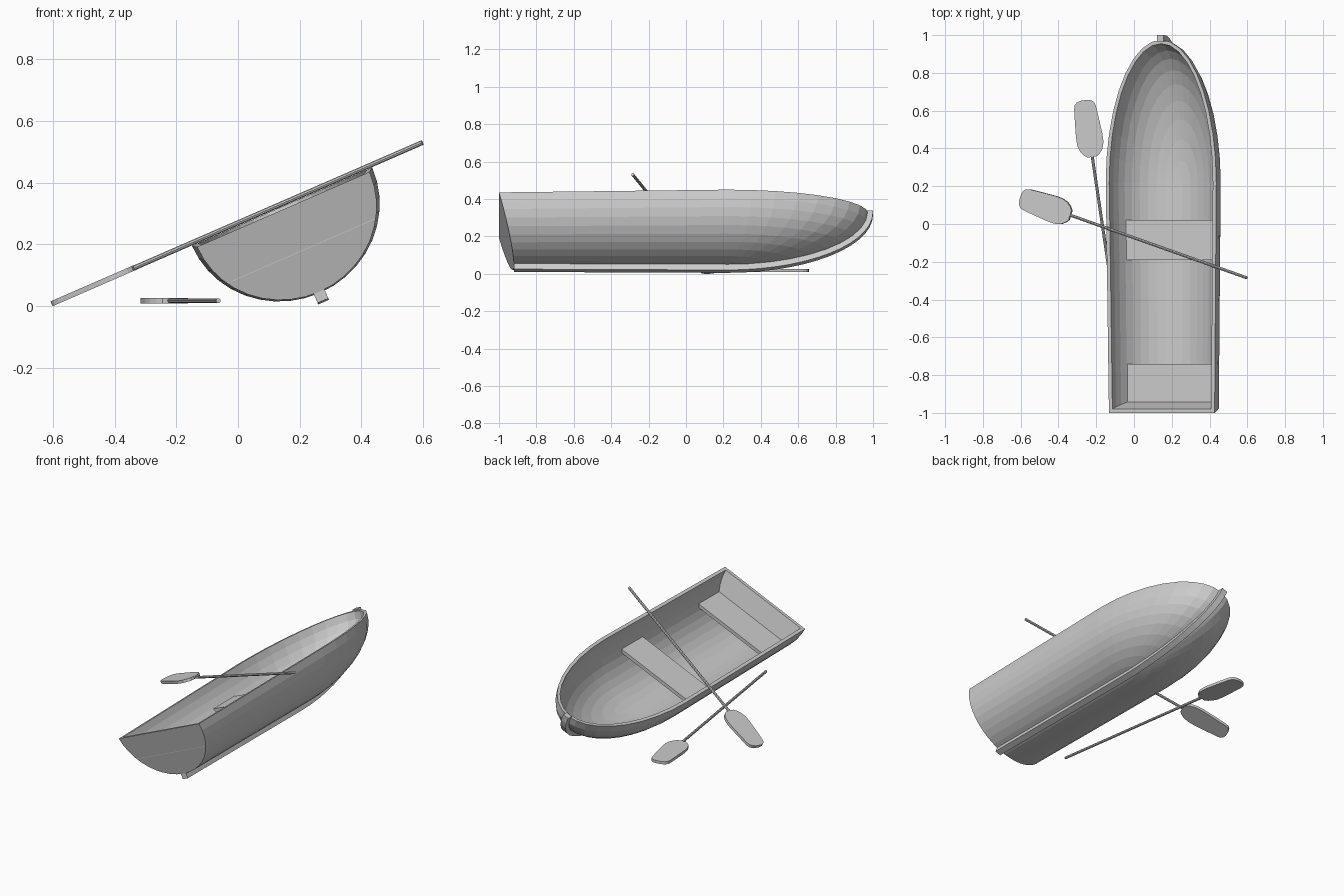
import bpy, bmesh
from math import sin, cos, pi, radians, hypot, atan2
from mathutils import Matrix, Vector

if "Cube" in bpy.data.objects:
    bpy.data.objects.remove(bpy.data.objects["Cube"])

# the whole boat rolls onto its side about the y axis
BOAT = Matrix.Translation((0.143, 0, 0.3225)) @ Matrix.Rotation(-radians(23.5), 4, 'Y')
Y0 = 0.22                    # where the straight body meets the rounded bow
A, B, L = 0.319, 0.306, 0.755  # half beam, depth, bow length
LEVELS, ARC = 10, 18


def finish(bm, name, matrix):
    bmesh.ops.remove_doubles(bm, verts=bm.verts, dist=1e-5)
    bmesh.ops.recalc_face_normals(bm, faces=bm.faces)
    me = bpy.data.meshes.new(name)
    bm.to_mesh(me)
    bm.free()
    ob = bpy.data.objects.new(name, me)
    bpy.context.collection.objects.link(ob)
    ob.matrix_world = matrix
    return ob


def prism(bm, outline, axis, half):
    """Extrude a flat outline by +-half along an axis."""
    lo = [bm.verts.new(Vector(p) - axis * half) for p in outline]
    hi = [bm.verts.new(Vector(p) + axis * half) for p in outline]
    bm.faces.new(lo)
    bm.faces.new(hi)
    n = len(lo)
    for i in range(n):
        bm.faces.new((lo[i], lo[(i + 1) % n], hi[(i + 1) % n], hi[i]))


# hull: U-shaped level rings, outer and inner skin
def skin(bm, t):
    rings = []
    for k in range(LEVELS + 1):
        th = pi / 2 * k / LEVELS
        c, s = max(cos(th), 0), sin(th)
        ys = -1 + t + 0.08 * s
        ws, zs = (0.305 - t) * c, -0.01 - (0.292 - t) * s
        pts = [(-ws, ys, zs)]
        for i in range(ARC + 1):
            f = pi * i / ARC
            pts.append((-(A - t) * c * cos(f), Y0 + (L - t) * c * sin(f), -(B - t) * s))
        pts.append((ws, ys, zs))
        rings.append([bm.verts.new(p) for p in pts])
    for r, q in zip(rings, rings[1:]):
        for i in range(len(r) - 1):
            bm.faces.new((r[i], r[i + 1], q[i + 1], q[i]))
    # transom
    bm.faces.new([r[0] for r in rings] + [r[-1] for r in rings[-2::-1]])
    return rings[0]


bm = bmesh.new()
outer, inner = skin(bm, 0), skin(bm, 0.02)
for i in range(len(outer)):  # gunwale rim, closing across the transom
    j = (i + 1) % len(outer)
    bm.faces.new((outer[i], outer[j], inner[j], inner[i]))
finish(bm, "hull", BOAT)

# keel and stem following the centre line
bm = bmesh.new()
low, high = [(0, -0.92, -0.333)], [(0, -0.92, -0.29)]
for i in range(15):
    f = pi / 2 * i / 14
    low.append((0, Y0 + 0.78 * sin(f), -0.338 * cos(f)))
    high.append((0, Y0 + 0.745 * sin(f), -0.298 * cos(f)))
low.append((0, 1.0, 0.008))
high.append((0, 0.965, 0.008))
rails = [[bm.verts.new((x, p[1], p[2])) for p in path]
         for x, path in ((-0.019, low), (0.019, low), (0.019, high), (-0.019, high))]
for a in range(4):
    r, q = rails[a], rails[(a + 1) % 4]
    for i in range(len(r) - 1):
        bm.faces.new((r[i], r[i + 1], q[i + 1], q[i]))
for end in (0, -1):
    bm.faces.new([r[end] for r in rails])
finish(bm, "keel", BOAT)

# seats
for name, y1, y2, w in (("middle_seat", -0.19, 0.02, 0.265), ("stern_seat", -0.96, -0.74, 0.26)):
    bm = bmesh.new()
    prism(bm, [(-w, y1, -0.147), (w, y1, -0.147), (w, y2, -0.147), (-w, y2, -0.147)],
          Vector((0, 0, 1)), 0.011)
    finish(bm, name, BOAT)


# oars: local +x runs from handle end to blade tip
def oar(name, handle, tip, z, frame):
    dx, dy = tip[0] - handle[0], tip[1] - handle[1]
    length = hypot(dx, dy)
    bm = bmesh.new()
    shaft = length - 0.28
    bmesh.ops.create_cone(bm, cap_ends=True, segments=8, radius1=0.008, radius2=0.008, depth=shaft,
                          matrix=Matrix.Translation((shaft / 2, 0, 0)) @ Matrix.Rotation(pi / 2, 4, 'Y'))
    half = [(0, 0.025), (0.012, 0.042), (0.035, 0.06), (0.07, 0.07), (0.11, 0.071), (0.2, 0.064),
            (0.265, 0.058), (0.285, 0.052), (0.297, 0.038), (0.303, 0.015)]
    base = length - 0.303
    side = [(base + s, w, 0) for s, w in half]
    prism(bm, side + [(x, -w, 0) for x, w, _ in reversed(side)], Vector((0, 0, 1)), 0.0085)
    finish(bm, name, frame @ Matrix.Translation((*handle, z)) @ Matrix.Rotation(atan2(dy, dx), 4, 'Z'))


oar("resting_oar", (0.5, -0.285), (-0.806, 0.14), 0.009, BOAT)
oar("ground_oar", (-0.064, -0.706), (-0.265, 0.655), 0.017, Matrix.Identity(4))
